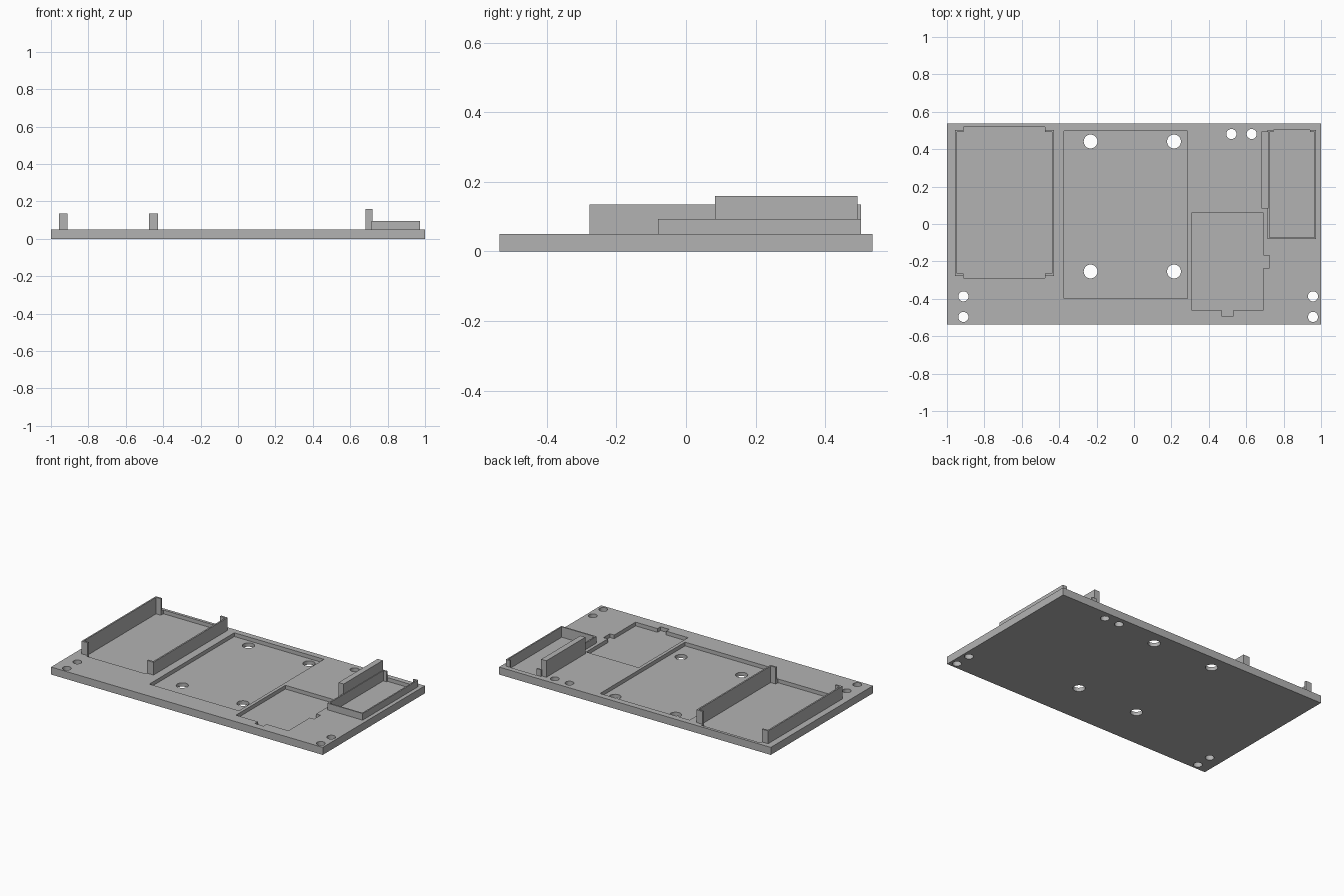
import bpy
import bmesh
from mathutils import Matrix

if "Cube" in bpy.data.objects:
    bpy.data.objects.remove(bpy.data.objects["Cube"], do_unlink=True)

TOP = 0.05       # plate surface
FLOOR = 0.025    # pocket floor
BASE = 0.02      # walls root slightly below the pocket floor

grey = bpy.data.materials.new("plain grey")
grey.use_nodes = True
colour = (0.45, 0.45, 0.45, 1)
grey.diffuse_color = colour
grey.node_tree.nodes["Principled BSDF"].inputs["Base Color"].default_value = colour


def finish(name, bm):
    mesh = bpy.data.meshes.new(name)
    bm.to_mesh(mesh)
    bm.free()
    mesh.materials.append(grey)
    obj = bpy.data.objects.new(name, mesh)
    bpy.context.collection.objects.link(obj)
    return obj


def box(name, x0, x1, y0, y1, z0, z1):
    bm = bmesh.new()
    place = Matrix.Translation(((x0 + x1) / 2, (y0 + y1) / 2, (z0 + z1) / 2))
    size = Matrix.Diagonal((x1 - x0, y1 - y0, z1 - z0, 1))
    bmesh.ops.create_cube(bm, size=1, matrix=place @ size)
    return finish(name, bm)


def cut(target, cutter):
    mod = target.modifiers.new("cut", 'BOOLEAN')
    mod.operation = 'DIFFERENCE'
    mod.solver = 'EXACT'
    mod.object = cutter
    bpy.context.view_layer.objects.active = target
    bpy.ops.object.modifier_apply(modifier=mod.name)
    bpy.data.objects.remove(cutter, do_unlink=True)


def pocket(x0, x1, y0, y1):
    cut(plate, box("pocket_cutter", x0, x1, y0, y1, FLOOR, 0.1))


def hole(x, y, radius):
    bm = bmesh.new()
    bmesh.ops.create_cone(bm, cap_ends=True, segments=32, radius1=radius, radius2=radius,
                          depth=0.3, matrix=Matrix.Translation((x, y, 0)))
    cut(plate, finish("hole_cutter", bm))


# Base plate
plate = box("base_plate", -1, 1, -0.537, 0.537, 0, TOP)

# Left tray pocket, with extensions past the retaining tabs
pocket(-0.947, -0.438, -0.265, 0.493)
pocket(-0.912, -0.475, -0.288, 0.518)
# Central pocket
pocket(-0.375, 0.285, -0.397, 0.497)
# Small pocket with a front notch and a side notch
pocket(0.307, 0.693, -0.46, 0.06)
pocket(0.468, 0.532, -0.492, -0.44)
pocket(0.67, 0.725, -0.235, -0.168)
# Right tray pocket
pocket(0.724, 0.965, -0.072, 0.503)

# Mounting holes
for x in (-0.232, 0.214):
    for y in (-0.254, 0.441):
        hole(x, y, 0.037)
for x in (-0.912, 0.957):
    for y in (-0.387, -0.497):
        hole(x, y, 0.027)
for x in (0.521, 0.629):
    hole(x, 0.481, 0.027)

# Left tray: two side walls with a tab at each end
for side, outer, inner, tip in (("right", -0.957, -0.947, -0.912),
                                ("left", -0.428, -0.438, -0.475)):
    x0, x1 = sorted((outer, inner))
    box("large_tray_wall_" + side, x0, x1, -0.277, 0.503, BASE, 0.135)
    t0, t1 = sorted((outer, tip))
    for end, y0 in (("front", -0.277), ("back", 0.491)):
        box("large_tray_tab_" + side + "_" + end, t0, t1, y0, y0 + 0.012, BASE, 0.135)

# Right tray: three walls and two back tabs
RIM = 0.094
box("small_tray_wall_front", 0.715, 0.974, -0.081, -0.072, BASE, RIM)
for side, x0, t0 in (("right", 0.715, 0.715), ("left", 0.965, 0.942)):
    box("small_tray_wall_" + side, x0, x0 + 0.009, -0.081, 0.503, BASE, RIM)
    box("small_tray_tab_" + side, t0, t0 + 0.032, 0.493, 0.503, BASE, RIM)

# Tall support wall beside the right tray
box("tall_support_wall", 0.682, 0.72, 0.083, 0.494, BASE, 0.16)
